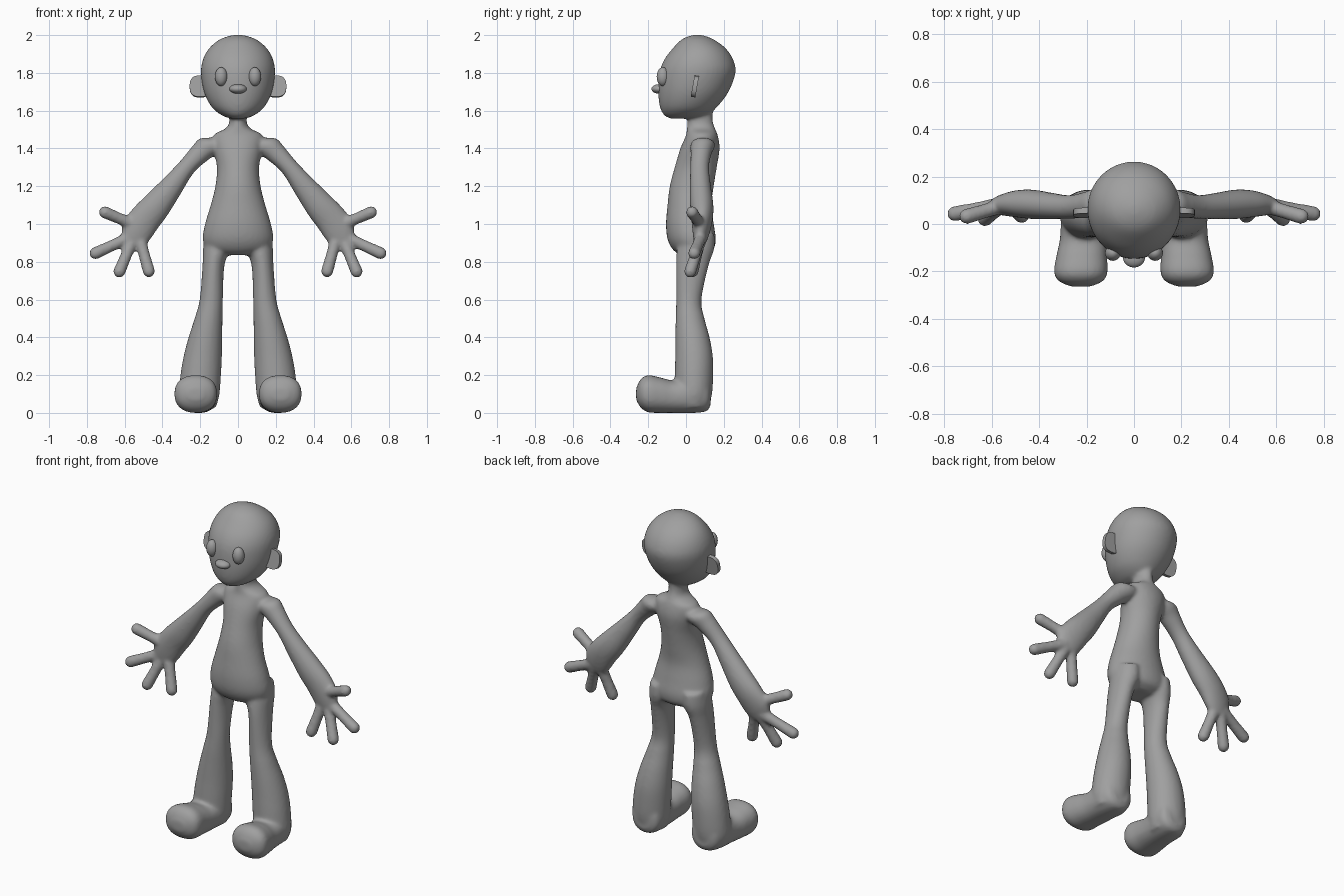
import bpy, bmesh, math
from mathutils import Vector

cube = bpy.data.objects.get("Cube")
if cube:
    bpy.data.objects.remove(cube, do_unlink=True)

grey = bpy.data.materials.new("clay grey")
grey.use_nodes = True
COLOUR = (0.35, 0.35, 0.35, 1)
grey.diffuse_color = COLOUR
grey.node_tree.nodes["Principled BSDF"].inputs["Base Color"].default_value = COLOUR

X, Y, Z = Vector((1, 0, 0)), Vector((0, 1, 0)), Vector((0, 0, 1))


def spline(stations, steps=5):
    """Catmull-Rom through rows of (x, y, z, radius_u, radius_v)."""
    pts = [stations[0]] + list(stations) + [stations[-1]]
    out = []
    for a, b, c, d in zip(pts, pts[1:], pts[2:], pts[3:]):
        for i in range(steps):
            t = i / steps
            out.append([0.5 * (2 * q + (r - p) * t + (2 * p - 5 * q + 4 * r - s) * t * t
                               + (3 * q - p - 3 * r + s) * t ** 3)
                        for p, q, r, s in zip(a, b, c, d)])
    return out + [list(stations[-1])]


def loft(bm, rows, u, v, side=1, power=2.0, sides=32):
    """Skin superellipse rings, closing both ends."""
    rings = []
    for x, y, z, ru, rv in rows:
        ring = []
        for i in range(sides):
            a = 2 * math.pi * i / sides
            c, s = math.cos(a), math.sin(a)
            p = Vector((x, y, z))
            p += u * math.copysign(abs(c) ** (2 / power), c) * max(ru, 0.003)
            p += v * math.copysign(abs(s) ** (2 / power), s) * max(rv, 0.003)
            p.x *= side
            ring.append(bm.verts.new(p))
        rings.append(ring)
    faces = [bm.faces.new((a[i], a[(i + 1) % sides], b[(i + 1) % sides], b[i]))
             for a, b in zip(rings, rings[1:]) for i in range(sides)]
    faces += [bm.faces.new(rings[0]), bm.faces.new(rings[-1])]
    bmesh.ops.recalc_face_normals(bm, faces=faces)


def finger(bm, base, tip, radius, side):
    """Tapered round-tipped finger; tip is the centre of the end ball."""
    a, b = Vector(base), Vector(tip)
    d = (b - a).normalized()
    u = d.cross(Y).normalized()
    rows = [(*a, radius, radius), (*a.lerp(b, 0.5), radius * 0.92, radius * 0.92)]
    for deg in range(0, 91, 15):
        t = math.radians(deg)
        r = radius * math.cos(t)
        rows.append((*(b + d * radius * math.sin(t)), r, r))
    loft(bm, rows, u, u.cross(d), side, sides=16)


def finish(name, bm):
    mesh = bpy.data.meshes.new(name)
    bm.to_mesh(mesh)
    bm.free()
    mesh.materials.append(grey)
    obj = bpy.data.objects.new(name, mesh)
    bpy.context.collection.objects.link(obj)
    return obj


def shade(obj, angle=None):
    bpy.ops.object.select_all(action="DESELECT")
    obj.select_set(True)
    bpy.context.view_layer.objects.active = obj
    if angle:
        bpy.ops.object.shade_smooth_by_angle(angle=math.radians(angle))
    else:
        bpy.ops.object.shade_smooth()


def upright(profile):
    """Rows of (z, half width, front y, back y) as centred stations."""
    return spline([(0, (f + b) / 2, z, w, (b - f) / 2) for z, w, f, b in profile])


body = bmesh.new()

# Head: round skull over a short jaw
loft(body, upright([
    (1.558, .035, -.08, .06), (1.575, .085, -.115, .11), (1.62, .14, -.138, .165),
    (1.70, .18, -.147, .225), (1.80, .196, -.141, .262), (1.87, .186, -.115, .25),
    (1.93, .153, -.07, .21), (1.975, .1, -.025, .15), (1.996, .045, .02, .1),
    (2.002, .004, .056, .064)]), X, Y, sides=48)

# Neck, chest, waist and hips
loft(body, upright([
    (1.64, .045, .03, .15), (1.56, .045, .012, .14), (1.51, .06, .005, .152),
    (1.47, .13, 0, .168), (1.40, .13, -.03, .178), (1.30, .112, -.06, .163),
    (1.20, .12, -.086, .147), (1.10, .145, -.098, .135), (1.0, .175, -.106, .147),
    (.92, .187, -.098, .158), (.865, .165, -.07, .145), (.835, .09, -.03, .10)]), X, Y)

for side in (1, -1):
    # Flared leg: (z, inner x, outer x, front y, back y)
    leg = [(.95, .04, .175, -.03, .15), (.87, .04, .185, -.048, .15),
           (.78, .072, .188, -.052, .12), (.60, .08, .203, -.052, .082),
           (.50, .082, .23, -.055, .098), (.40, .083, .262, -.056, .125),
           (.30, .085, .288, -.057, .142), (.20, .09, .305, -.06, .144),
           (.10, .098, .312, -.06, .138), (.03, .115, .295, -.05, .12)]
    loft(body, spline([((i + o) / 2, (f + b) / 2, z, (o - i) / 2, (b - f) / 2)
                       for z, i, o, f, b in leg]), X, Y, side)

    # Foot: (y, centre x, half width, bottom z, top z)
    foot = [(.13, .2, .05, .04, .15), (.11, .2, .085, .01, .19), (.05, .205, .1, 0, .2),
            (-.06, .212, .1, 0, .172), (-.13, .22, .106, 0, .186),
            (-.2, .224, .113, .003, .2), (-.24, .224, .094, .028, .178),
            (-.264, .224, .04, .07, .13)]
    loft(body, spline([(x, y, (lo + hi) / 2, w, (hi - lo) / 2)
                       for y, x, w, lo, hi in foot]), X, Z, side, 2.3)

    # Arm widening into the palm
    loft(body, spline([
        (.09, .09, 1.43, .04, .055), (.15, .088, 1.415, .063, .065),
        (.20, .08, 1.375, .056, .056), (.272, .072, 1.30, .048, .05),
        (.35, .076, 1.20, .062, .056), (.43, .083, 1.10, .078, .062),
        (.49, .085, 1.03, .085, .057), (.54, .08, .96, .086, .045),
        (.568, .074, .91, .062, .032)]), Vector((.78, 0, .62)), Y, side)

    # Thumb and three fingers
    for base, tip in (((.56, .075, 1.0), (.705, .032, 1.062)),
                      ((.57, .08, .93), (.755, .043, .845)),
                      ((.56, .075, .91), (.628, .022, .748)),
                      ((.52, .075, .92), (.472, .035, .75))):
        finger(body, base, tip, .033, side)

body_obj = finish("body", body)
shade(body_obj)
remesh = body_obj.modifiers.new("blend parts", "REMESH")
remesh.mode = "VOXEL"
remesh.voxel_size = .01
remesh.use_smooth_shade = True
soften = body_obj.modifiers.new("soften joins", "SMOOTH")
soften.factor = .5
soften.iterations = 7
for name in ("blend parts", "soften joins"):
    bpy.ops.object.modifier_apply(modifier=name)
shade(body_obj)


def ball(name, centre, size):
    bm = bmesh.new()
    bmesh.ops.create_uvsphere(bm, u_segments=32, v_segments=16, radius=1)
    bmesh.ops.scale(bm, vec=size, verts=bm.verts)
    obj = finish(name, bm)
    obj.location = centre
    shade(obj)


# Face
ball("nose", (0, -.143, 1.715), (.046, .04, .025))
for side, label in ((1, "left"), (-1, "right")):
    ball(label + "_eye", (side * .089, -.122, 1.78), (.033, .033, .05))

    # Thin plate ear, leaning back at the top
    ear = bmesh.new()
    loft(ear, [(0, y, 0, .056, .057) for y in (-.012, .012)], X, Z, power=2.7)
    ear_obj = finish(label + "_ear", ear)
    ear_obj.location = (side * .2, .047, 1.728)
    ear_obj.rotation_euler.x = math.radians(-10)
    shade(ear_obj, 40)
